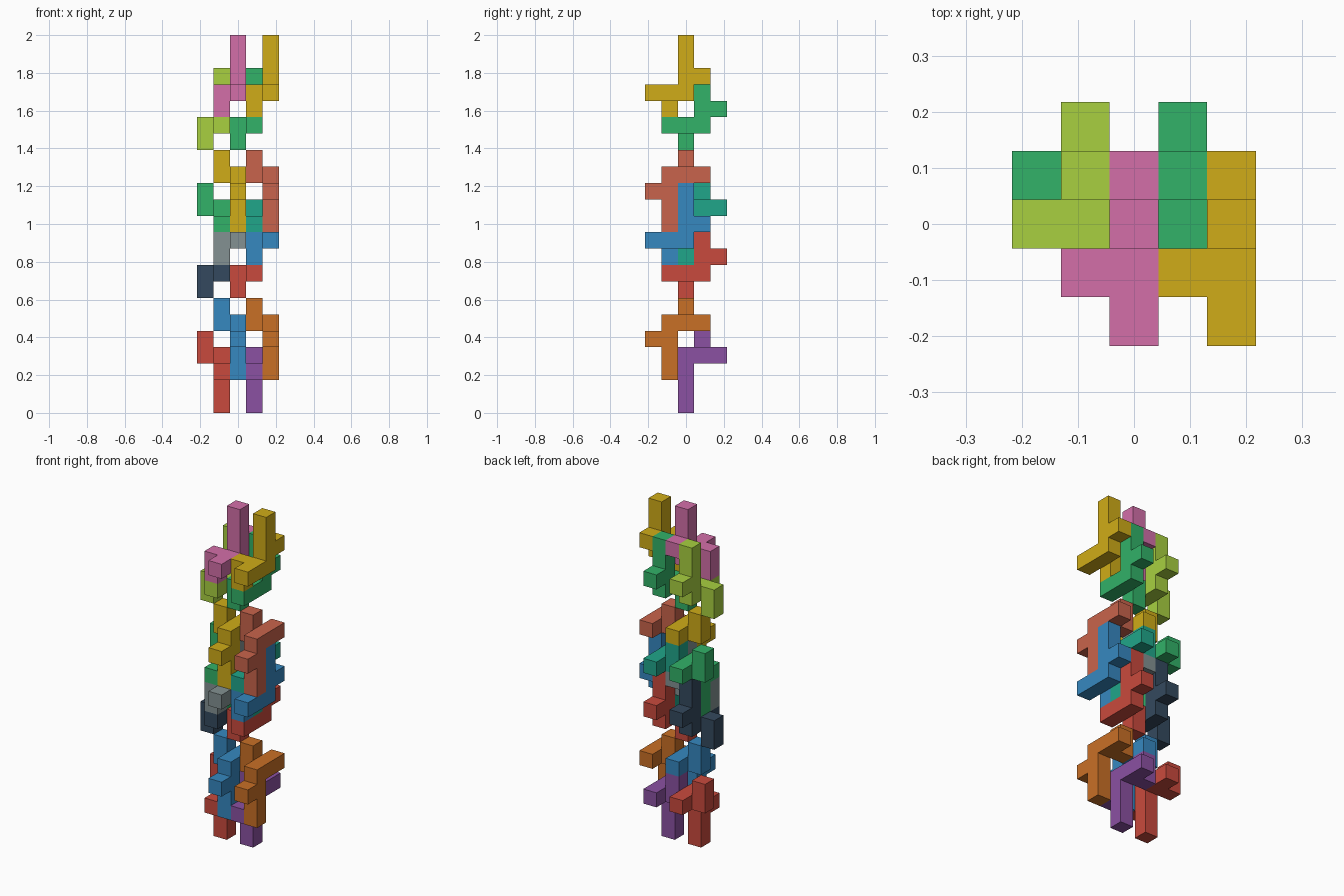
import bpy, bmesh
from mathutils import Vector

if "Cube" in bpy.data.objects:
    bpy.data.objects.remove(bpy.data.objects["Cube"])

U = 2 / 23  # edge of one cube cell

# Nine-cell piece relative to its corner cell: upright rod, bar, side arm, hooked branch
HANGING = [(0, 0, 0), (0, 0, -1), (0, 0, -2), (0, 0, -3),
           (0, 1, 0), (0, 2, 0), (0, -1, -1), (-1, 1, 0), (-1, 1, 1)]
# Same piece turned half way round the x axis
STANDING = [(x, -y, -z) for x, y, z in HANGING]


def material(name, hex_colour):
    def linear(c):
        return c / 12.92 if c <= 0.04045 else ((c + 0.055) / 1.055) ** 2.4
    mat = bpy.data.materials.new(name)
    rgb = [linear(int(hex_colour[i:i + 2], 16) / 255) for i in (0, 2, 4)]
    mat.diffuse_color = (*rgb, 1)
    mat.use_nodes = True
    mat.node_tree.nodes["Principled BSDF"].inputs["Base Color"].default_value = mat.diffuse_color
    return mat


def piece(name, shape, corner, colour):
    """Join the cells of one piece into a single clean shell."""
    cells = {tuple(a + b for a, b in zip(c, corner)) for c in shape}
    origin = Vector((-2.5, -2.5, 0))
    bm = bmesh.new()
    for cell in cells:
        centre = Vector(cell) + Vector((0.5, 0.5, 0.5)) + origin
        for axis in range(3):
            for sign in (-1, 1):
                n = Vector((0, 0, 0))
                n[axis] = sign
                if tuple(int(a + b) for a, b in zip(cell, n)) in cells:
                    continue
                u = Vector((0, 0, 0))
                u[(axis + 1) % 3] = 1
                v = n.cross(u)
                bm.faces.new([bm.verts.new((centre + (n + a * u + b * v) / 2) * U)
                              for a, b in ((-1, -1), (1, -1), (1, 1), (-1, 1))])
    bmesh.ops.remove_doubles(bm, verts=bm.verts, dist=1e-4)
    bmesh.ops.dissolve_limit(bm, angle_limit=0.01, verts=bm.verts, edges=bm.edges)
    mesh = bpy.data.meshes.new(name)
    bm.to_mesh(mesh)
    bm.free()
    mesh.materials.append(material(name + "_colour", colour))
    bpy.context.collection.objects.link(bpy.data.objects.new(name, mesh))


# Bottom cluster
piece("bottom_back_left", HANGING, (1, 2, 3), "C94A3D")
piece("bottom_back_right", HANGING, (3, 2, 3), "8B51A2")
piece("bottom_front_left", HANGING, (2, 1, 5), "3688C0")
piece("bottom_front_right", HANGING, (4, 1, 5), "C97026")

# Middle cluster, lower standing half
piece("middle_low_back_left", STANDING, (1, 3, 8), "34495E")
piece("middle_low_back_right", STANDING, (3, 3, 8), "C94A3D")
piece("middle_low_front_left", STANDING, (2, 2, 10), "839192")
piece("middle_low_front_right", STANDING, (4, 2, 10), "3688C0")

# Middle cluster, upper hanging half
piece("middle_high_back_left", HANGING, (1, 2, 12), "32B268")
piece("middle_high_back_right", HANGING, (3, 2, 12), "20A68A")
piece("middle_high_front_left", HANGING, (2, 1, 14), "D0AC18")
piece("middle_high_front_right", HANGING, (4, 1, 14), "C9644C")

# Top cluster
piece("top_back_left", STANDING, (1, 3, 17), "A8D040")
piece("top_back_right", STANDING, (3, 3, 17), "32B268")
piece("top_front_left", STANDING, (2, 2, 19), "D36FA9")
piece("top_front_right", STANDING, (4, 2, 19), "D0AC18")
